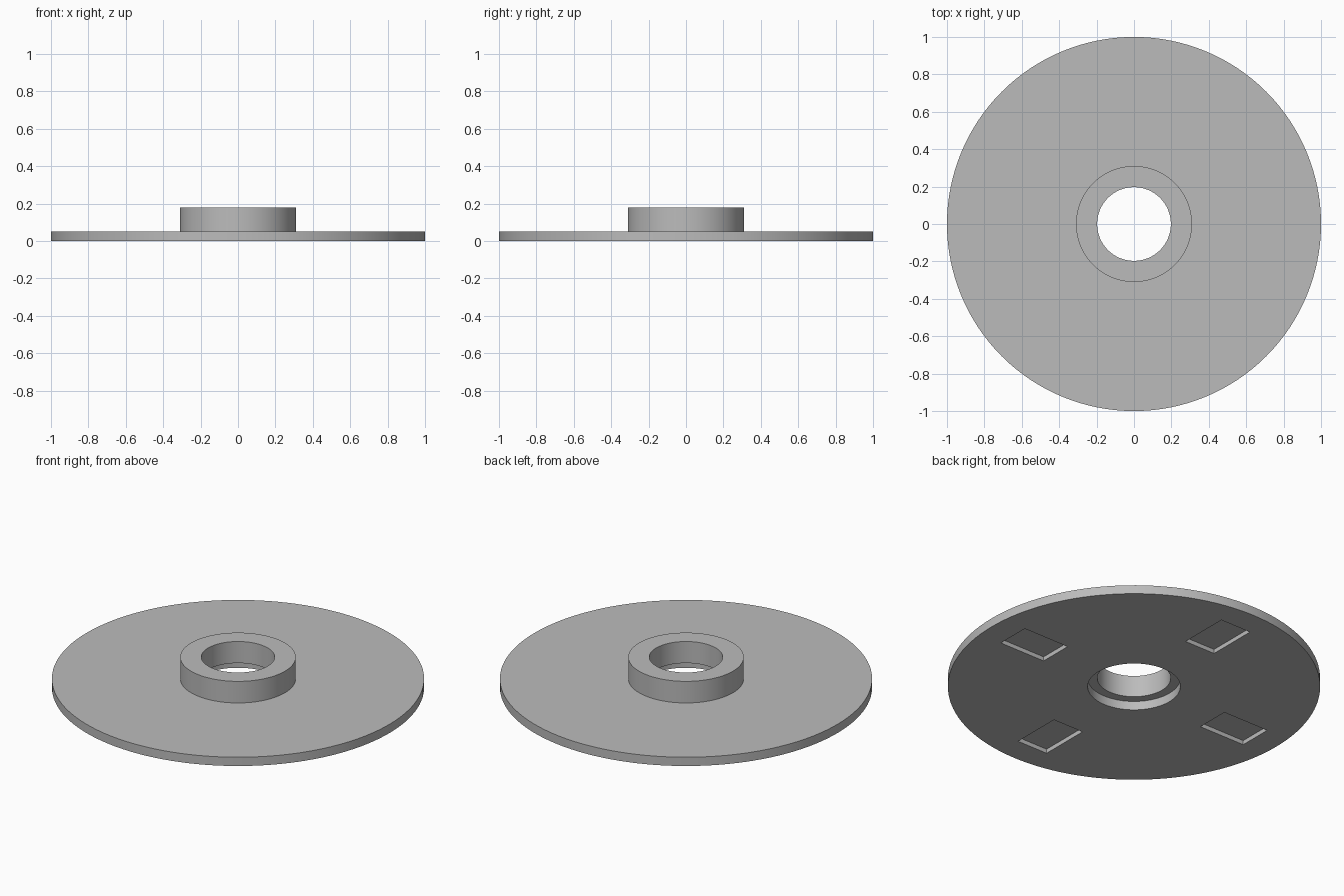
import bpy, bmesh, math
from mathutils import Matrix, Vector

cube = bpy.data.objects.get("Cube")
if cube:
    bpy.data.objects.remove(cube, do_unlink=True)

grey = bpy.data.materials.new("plain grey")
grey.use_nodes = True
colour = (0.5, 0.5, 0.5, 1)
grey.diffuse_color = colour
grey.node_tree.nodes["Principled BSDF"].inputs["Base Color"].default_value = colour

DISC_TOP, HUB_TOP = 0.052, 0.18
POCKET_DEPTH = 0.025
SEGMENTS = 128


def make_object(name, bm):
    bmesh.ops.recalc_face_normals(bm, faces=bm.faces)
    mesh = bpy.data.meshes.new(name)
    bm.to_mesh(mesh)
    bm.free()
    mesh.materials.append(grey)
    obj = bpy.data.objects.new(name, mesh)
    bpy.context.collection.objects.link(obj)
    return obj


# Flanged disc: one closed profile with hub, bore and counterbore, turned round z
profile = [(1, 0), (1, DISC_TOP), (0.31, DISC_TOP), (0.31, HUB_TOP),
           (0.197, HUB_TOP), (0.197, DISC_TOP), (0.249, DISC_TOP), (0.249, 0)]
bm = bmesh.new()
verts = [bm.verts.new((r, 0, z)) for r, z in profile]
edges = [bm.edges.new((v, verts[(i + 1) % len(verts)])) for i, v in enumerate(verts)]
bmesh.ops.spin(bm, geom=verts + edges, cent=(0, 0, 0), axis=(0, 0, 1),
               angle=math.tau, steps=SEGMENTS, use_merge=True)
bmesh.ops.remove_doubles(bm, verts=bm.verts, dist=1e-5)
disc = make_object("flanged_disc", bm)

# Four radial rectangular pockets sunk into the underside
bm = bmesh.new()
for i in range(4):
    place = (Matrix.Rotation(i * math.pi / 2, 4, 'Z')
             @ Matrix.Translation(Vector((0.7, 0, 0)))
             @ Matrix.Diagonal((0.3, 0.2, 2 * POCKET_DEPTH, 1)))
    bmesh.ops.create_cube(bm, size=1, matrix=place)
cutter = make_object("pocket_cutter", bm)
cutter.hide_render = True

# Cut the pockets, then drop the cutter
cut = disc.modifiers.new("pockets", 'BOOLEAN')
cut.operation = 'DIFFERENCE'
cut.solver = 'EXACT'
cut.object = cutter
bpy.ops.object.select_all(action='DESELECT')
disc.select_set(True)
bpy.context.view_layer.objects.active = disc
bpy.ops.object.modifier_apply(modifier=cut.name)
bpy.data.objects.remove(cutter, do_unlink=True)

# Round walls smooth, rims sharp
bpy.ops.object.shade_smooth_by_angle(angle=math.radians(30))
